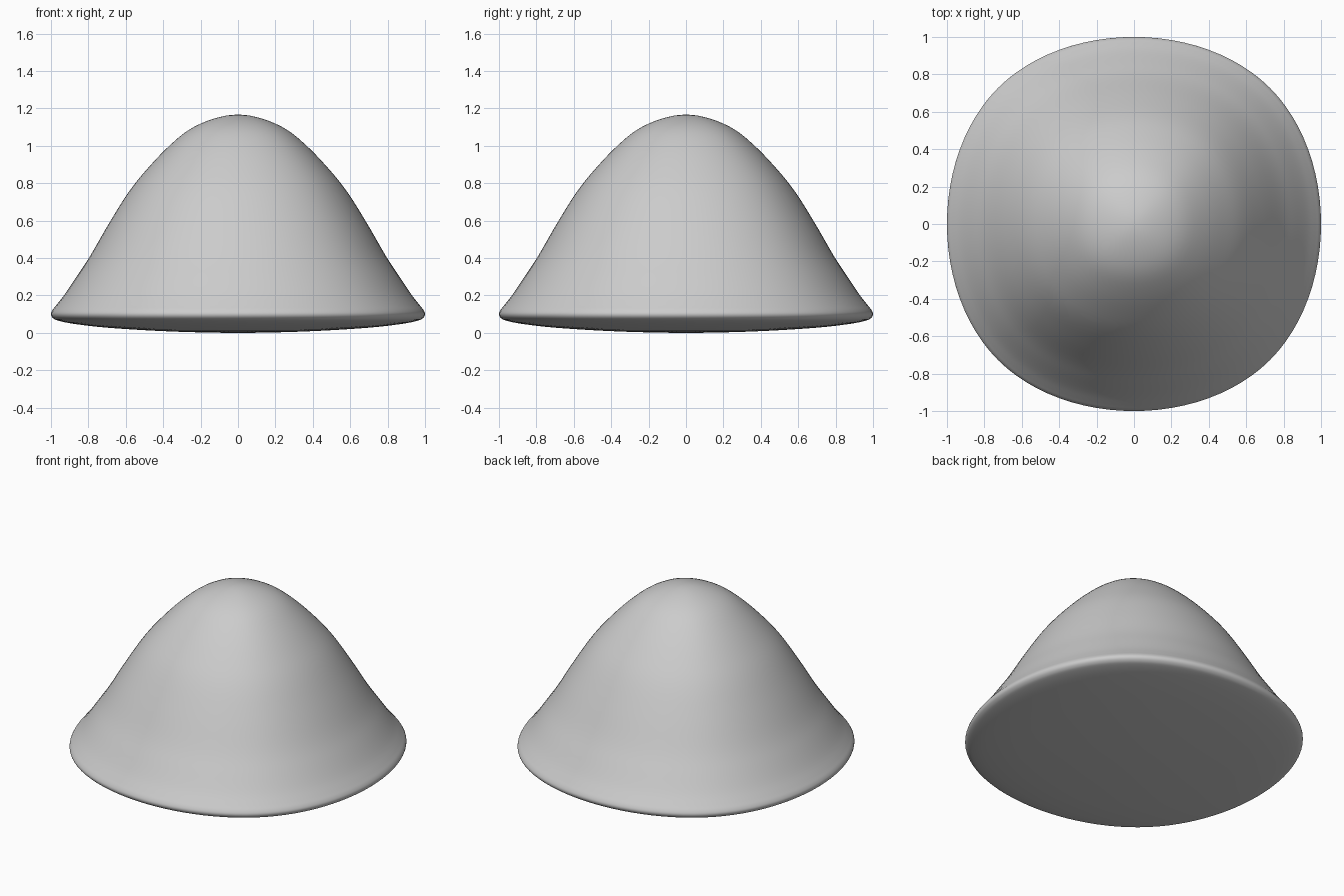
import bpy, bmesh, math
from mathutils import Vector

if "Cube" in bpy.data.objects:
    bpy.data.objects.remove(bpy.data.objects["Cube"])

# Half profile (radius, height) from apex to underside centre
PROFILE = [(0, 1.167), (0.13, 1.145), (0.26, 1.087), (0.38, 0.988), (0.50, 0.86),
           (0.59, 0.745), (0.69, 0.585), (0.79, 0.412), (0.86, 0.305), (0.925, 0.208),
           (0.97, 0.15), (0.992, 0.122), (1.0, 0.10), (0.99, 0.08), (0.96, 0.065),
           (0.87, 0.047), (0.68, 0.026), (0.35, 0.007), (0, 0)]
SEG = 96
STEPS = 4


def catmull(a, b, c, d, t):
    return 0.5 * (2 * b + (c - a) * t + (2 * a - 5 * b + 4 * c - d) * t * t
                  + (3 * b - 3 * c + d - a) * t ** 3)


def smooth_profile():
    pts = [Vector(p) for p in PROFILE]
    first = Vector((-pts[1].x, pts[1].y))
    last = Vector((-pts[-2].x, pts[-2].y))
    pts = [first] + pts + [last]
    out = []
    for i in range(1, len(pts) - 2):
        out += [catmull(*pts[i - 1:i + 3], k / STEPS) for k in range(STEPS)]
    return out[1:]


def soft_square():
    """Closed cubic B-spline around a square, reaching 1 on the axes."""
    c = [Vector(p) for p in ((1, -1), (1, 1), (-1, 1), (-1, -1))]
    n = SEG // 4
    out = []
    for i in range(4):
        a, b, d, e = (c[(i + k) % 4] for k in range(4))
        for k in range(n):
            t = k / n
            p = (a * (1 - t) ** 3 + b * (3 * t ** 3 - 6 * t * t + 4)
                 + d * (-3 * t ** 3 + 3 * t * t + 3 * t + 1) + e * t ** 3) / 6
            out.append(p / (44 / 48))
    return out


# Soft domed body with a tight rounded rim and closed underside
bm = bmesh.new()
shape = soft_square()
rings = [[bm.verts.new((s.x * p.x, s.y * p.x, p.y)) for s in shape]
         for p in smooth_profile()]
top = bm.verts.new((0, 0, PROFILE[0][1]))
bottom = bm.verts.new((0, 0, 0))
for i in range(SEG):
    j = (i + 1) % SEG
    bm.faces.new((top, rings[0][i], rings[0][j]))
    bm.faces.new((bottom, rings[-1][j], rings[-1][i]))
    for r, s in zip(rings, rings[1:]):
        bm.faces.new((r[i], s[i], s[j], r[j]))
bmesh.ops.recalc_face_normals(bm, faces=bm.faces[:])
for f in bm.faces:
    f.smooth = True
mesh = bpy.data.meshes.new("dome_body")
bm.to_mesh(mesh)
bm.free()
bpy.context.collection.objects.link(bpy.data.objects.new("dome_body", mesh))
